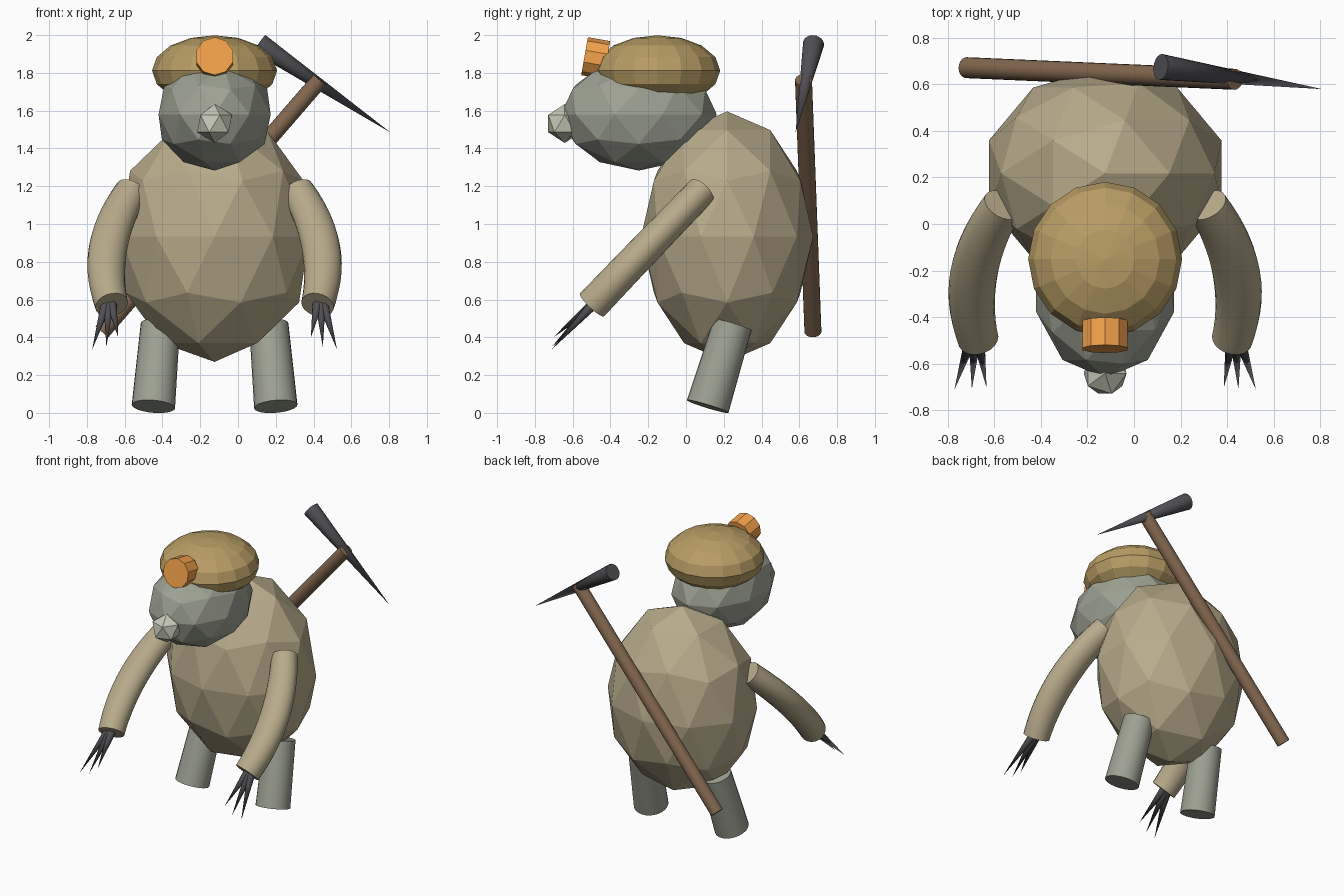
import bpy, bmesh, math
from mathutils import Vector

if "Cube" in bpy.data.objects:
    bpy.data.objects.remove(bpy.data.objects["Cube"])

CX = -0.124  # symmetry plane of the animal


def material(name, rgb):
    m = bpy.data.materials.new(name)
    m.diffuse_color = (*rgb, 1)
    m.use_nodes = True
    m.node_tree.nodes["Principled BSDF"].inputs["Base Color"].default_value = m.diffuse_color
    return m


FUR = material("tan_fur", (0.48, 0.41, 0.26))
SKIN = material("grey_skin", (0.34, 0.36, 0.29))
NOSE = material("pale_nose", (0.56, 0.58, 0.47))
CLOTH = material("mustard_cloth", (0.48, 0.34, 0.13))
LAMP = material("orange_lamp", (0.90, 0.36, 0.07))
WOOD = material("brown_wood", (0.23, 0.14, 0.08))
IRON = material("dark_iron", (0.08, 0.08, 0.09))


def finish(obj, name, mat, smooth=False):
    obj.name = name
    obj.data.materials.append(mat)
    if smooth:
        bpy.ops.object.select_all(action='DESELECT')
        obj.select_set(True)
        bpy.context.view_layer.objects.active = obj
        bpy.ops.object.shade_smooth_by_angle(angle=math.radians(40))
    return obj


def blob(name, subdiv, loc, scale, mat):
    bpy.ops.mesh.primitive_ico_sphere_add(subdivisions=subdiv, radius=1, location=loc)
    bpy.context.object.scale = scale
    return finish(bpy.context.object, name, mat)


def rod(name, a, b, r1, r2, mat, sides=20):
    a, b = Vector(a), Vector(b)
    bpy.ops.mesh.primitive_cone_add(vertices=sides, radius1=r1, radius2=r2,
                                    depth=(b - a).length, location=(a + b) / 2)
    o = bpy.context.object
    o.rotation_euler = (b - a).to_track_quat('Z', 'Y').to_euler()
    return finish(o, name, mat, True)


def bent_arm(name, s, sides=20, steps=14):
    # sleeve swept along a quadratic curve that bows outwards
    p0 = Vector((CX + s * 0.439, 0.082, 1.175))
    p1 = Vector((CX + s * 0.635, -0.21, 0.875))
    p2 = Vector((CX + s * 0.545, -0.497, 0.572))
    flat = Vector((0, 0.71, -0.70))
    bm = bmesh.new()
    rings = []
    for i in range(steps + 1):
        t = i / steps
        c = p0 * (1 - t) ** 2 + p1 * 2 * t * (1 - t) + p2 * t * t
        tan = ((p1 - p0) * (1 - t) + (p2 - p1) * t).normalized()
        v = (flat - tan * flat.dot(tan)).normalized()
        u = tan.cross(v)
        ru, rv = 0.088 + 0.014 * math.sin(t * math.pi), 0.081 + 0.007 * t
        rings.append([bm.verts.new(c + u * ru * math.cos(k * math.tau / sides)
                                   + v * rv * math.sin(k * math.tau / sides))
                      for k in range(sides)])
    for r, q in zip(rings, rings[1:]):
        for k in range(sides):
            j = (k + 1) % sides
            bm.faces.new((r[k], r[j], q[j], q[k]))
    bm.faces.new(rings[0])
    bm.faces.new(rings[-1])
    bmesh.ops.recalc_face_normals(bm, faces=bm.faces)
    me = bpy.data.meshes.new(name)
    bm.to_mesh(me)
    bm.free()
    o = bpy.data.objects.new(name, me)
    bpy.context.collection.objects.link(o)
    return finish(o, name, FUR, True)


# faceted body, head and nose
blob("body", 2, (CX, 0.218, 0.933), (0.526, 0.456, 0.663), FUR)
blob("head", 2, (CX, -0.25, 1.58), (0.312, 0.413, 0.297), SKIN)
blob("nose", 1, (CX, -0.642, 1.532), (0.103, 0.103, 0.103), NOSE)

# flattened cap
bpy.ops.mesh.primitive_uv_sphere_add(segments=16, ring_count=8, radius=1,
                                     location=(CX, -0.151, 1.812))
bpy.context.object.scale = (0.331, 0.332, 0.187)
finish(bpy.context.object, "cap", CLOTH)

# lamp on the front of the cap, tipped slightly upwards
bpy.ops.mesh.primitive_cylinder_add(vertices=10, radius=0.102, depth=0.12,
                                    location=(CX, -0.478, 1.878),
                                    rotation=(math.radians(80), 0, 0))
finish(bpy.context.object, "cap_lamp", LAMP)

# arms, claws and legs on both sides
for s, side in ((1, "right"), (-1, "left")):
    bent_arm("arm_" + side, s)
    for i, (bx, tx, ty, tz) in enumerate(((0.574, 0.648, -0.712, 0.335),
                                          (0.560, 0.573, -0.710, 0.350),
                                          (0.546, 0.510, -0.703, 0.400))):
        rod(f"claw_{side}_{i + 1}", (CX + s * bx, -0.485, 0.58),
            (CX + s * tx, ty, tz), 0.028, 0, IRON, 12)
    rod("leg_" + side, (CX + s * 0.324, 0.115, 0.034),
        (CX + s * 0.287, 0.247, 0.467), 0.115, 0.104, SKIN, 24)

# pickaxe slung across the back
rod("pickaxe_handle", (-0.72, 0.672, 0.430), (0.433, 0.622, 1.763), 0.045, 0.045, WOOD)
rod("pickaxe_head", (0.115, 0.675, 1.953), (0.808, 0.58, 1.484), 0.056, 0, IRON)
